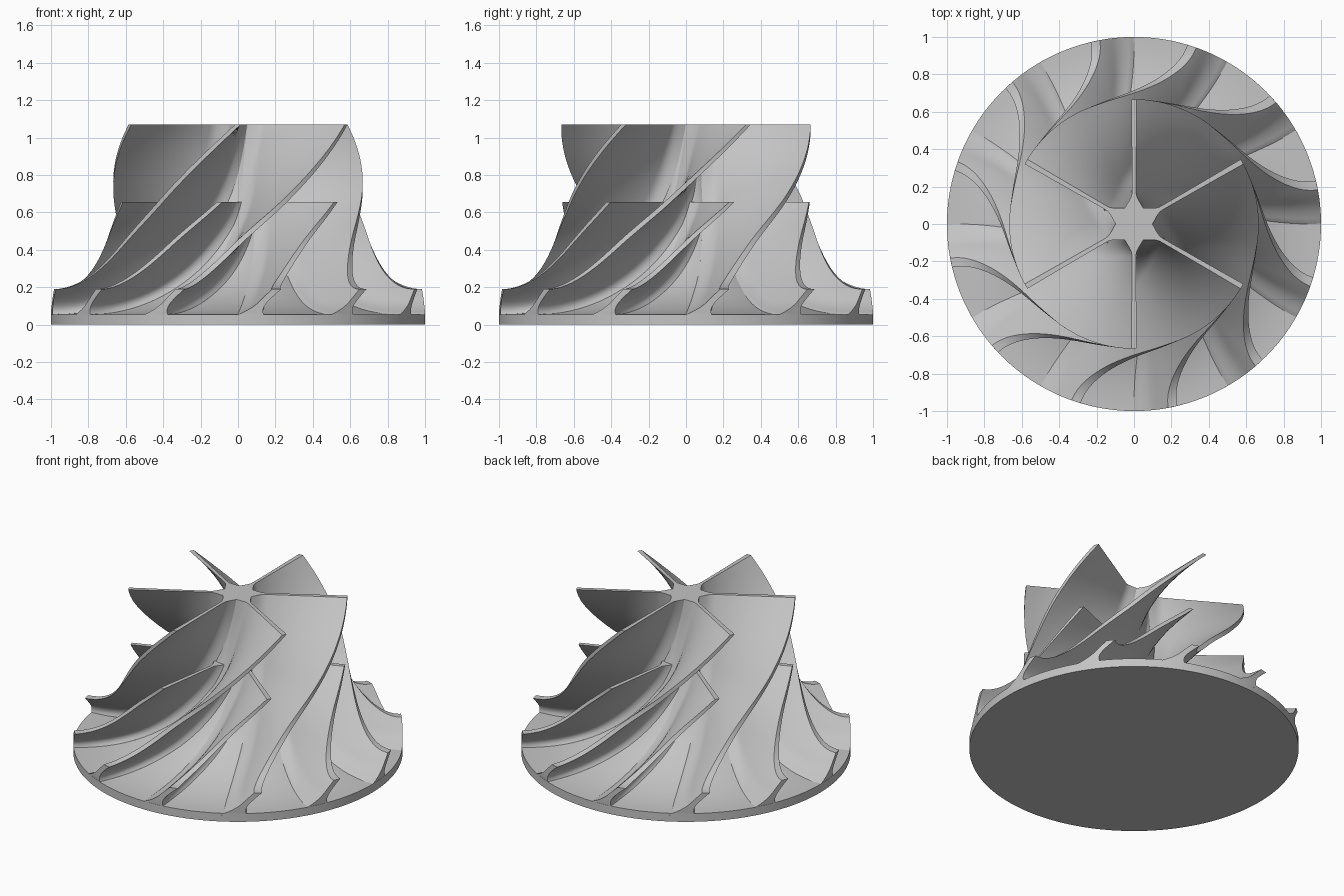
import bpy, bmesh, math

TOP, RIM, TIP = 1.07, 0.055, 0.19      # hub top, disc edge, blade tip heights
SPLIT = 0.655                          # top of the short blades
N = 2.15                               # fullness of the hub curve

cube = bpy.data.objects.get("Cube")
if cube:
    bpy.data.objects.remove(cube, do_unlink=True)

metal = bpy.data.materials.new("cast_metal")
metal.use_nodes = True
metal.diffuse_color = (0.55, 0.55, 0.55, 1)
metal.node_tree.nodes["Principled BSDF"].inputs["Base Color"].default_value = (0.55, 0.55, 0.55, 1)


def hub_curve(a):
    """Radius and height of the hub, a = 0 at the top to 1 at the rim."""
    a = min(max(a, 0), 1) * math.pi / 2
    return (1 - 0.9 * max(math.cos(a), 0) ** (2 / N),
            TOP - (TOP - RIM) * math.sin(a) ** (2 / N))


def shroud_curve(s):
    """Radius and height of the blade tips: straight bore, then a flare."""
    if s < 0.4:
        return 0.667, TOP + (SPLIT - TOP) * s / 0.4
    a = (s - 0.4) / 0.6 * math.pi / 2
    return 1 - 0.333 * math.cos(a), SPLIT - (SPLIT - TIP) * math.sin(a)


# Sweep of a blade (degrees) by height, joined by smooth cubic spans
SWEEP = [(0.0, 89), (RIM, 86), (TIP, 78), (0.44, 59.5), (SPLIT, 38.5), (TOP, 0), (1.3, -21)]


def sweep(z):
    k = 1
    while k < len(SWEEP) - 3 and z > SWEEP[k + 1][0]:
        k += 1
    (za, fa), (z0, f0), (z1, f1), (zb, fb) = SWEEP[k - 1:k + 3]
    h, t = z1 - z0, (z - z0) / (z1 - z0)
    m0, m1 = (f1 - fa) / (z1 - za) * h, (fb - f0) / (zb - z0) * h
    f = (f0 * (2 * t**3 - 3 * t**2 + 1) + m0 * (t**3 - 2 * t**2 + t)
         + f1 * (3 * t**2 - 2 * t**3) + m1 * (t**3 - t**2))
    return math.radians(f)


def finish(name, bm):
    bmesh.ops.recalc_face_normals(bm, faces=bm.faces)
    mesh = bpy.data.meshes.new(name)
    bm.to_mesh(mesh)
    bm.free()
    mesh.materials.append(metal)
    ob = bpy.data.objects.new(name, mesh)
    bpy.context.collection.objects.link(ob)
    bpy.ops.object.select_all(action='DESELECT')
    ob.select_set(True)
    bpy.context.view_layer.objects.active = ob
    bpy.ops.object.shade_smooth_by_angle(angle=math.radians(35))
    return ob


def make_hub():
    """Flared hub and back disc, turned from one profile."""
    bm = bmesh.new()
    profile = [(0, TOP)] + [hub_curve(i / 40) for i in range(41)] + [(1, 0), (0, 0)]
    verts = [bm.verts.new((r, 0, z)) for r, z in profile]
    edges = [bm.edges.new(p) for p in zip(verts, verts[1:])]
    bmesh.ops.spin(bm, geom=verts + edges, cent=(0, 0, 0), axis=(0, 0, 1),
                   angle=math.tau, steps=128)
    bmesh.ops.remove_doubles(bm, verts=bm.verts, dist=1e-5)
    finish("hub", bm)


def make_blade(name, hub_start, tip_start, turn):
    """Swept blade of radial elements, thickened towards the hub as a fillet."""
    bm = bmesh.new()
    rows, fillet = 44, 0.08
    sides = ([], [])
    for i in range(rows + 1):
        s = i / rows
        hr, hz = hub_curve(hub_start + (1 - hub_start) * s)
        sr, sz = shroud_curve(tip_start + (1 - tip_start) * s)
        span = math.hypot(sr - hr, sz - hz)
        depths = [-0.02] + [fillet * k / 6 for k in range(7)]
        depths += [fillet + (span - fillet) * k / 8 for k in range(1, 9)]
        lines = ([], [])
        for d in depths:
            r = hr + (sr - hr) * d / span
            z = hz + (sz - hz) * d / span
            slope = (sweep(z + 0.005) - sweep(z - 0.005)) / 0.01
            half = 0.010 + 0.006 * s
            half = half * math.hypot(1, r * slope)
            half += 0.045 * max(0, 1 - max(d, 0) / fillet) ** 2.5
            for line, sign in zip(lines, (1, -1)):
                a = turn - sweep(z) + sign * math.atan(half / r)
                line.append(bm.verts.new((r * math.cos(a), r * math.sin(a), z)))
        for side, line in zip(sides, lines):
            side.append(line)
    cols = len(depths)
    # Both faces of the blade
    for side in sides:
        for i in range(rows):
            for j in range(cols - 1):
                bm.faces.new((side[i][j], side[i + 1][j], side[i + 1][j + 1], side[i][j + 1]))
    # Root and tip edges, then leading and trailing edges
    p, q = sides
    for j in (0, cols - 1):
        for i in range(rows):
            bm.faces.new((p[i][j], p[i + 1][j], q[i + 1][j], q[i][j]))
    for i in (0, rows):
        for j in range(cols - 1):
            bm.faces.new((p[i][j], p[i][j + 1], q[i][j + 1], q[i][j]))
    finish(name, bm)


make_hub()
split_start = math.asin(((TOP - SPLIT) / (TOP - RIM)) ** (N / 2)) / (math.pi / 2)
for k in range(6):
    make_blade(f"main_blade_{k + 1}", 0, 0, math.radians(30 + 60 * k))
    make_blade(f"splitter_blade_{k + 1}", split_start, 0.4, math.radians(60 + 60 * k))
